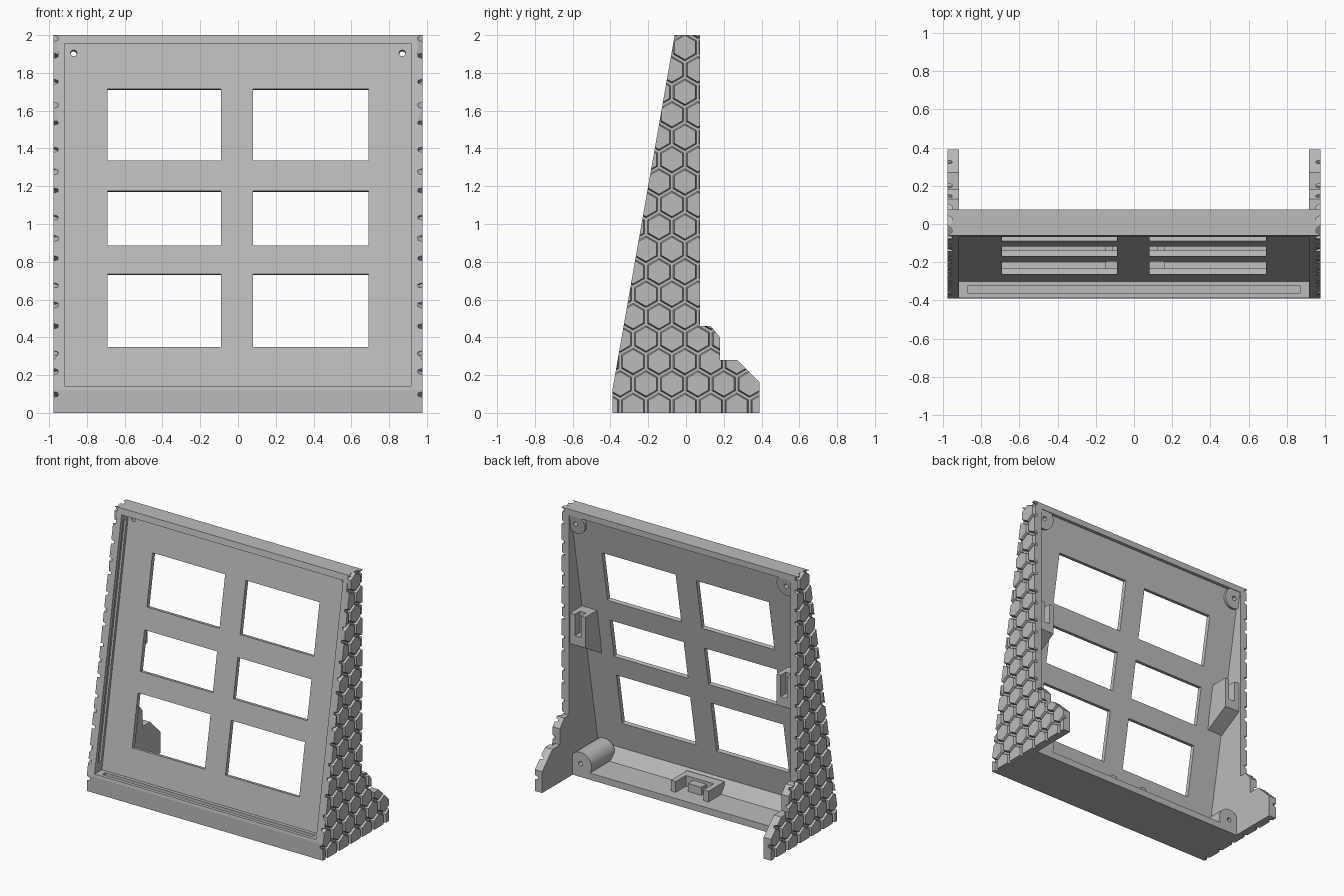
import bpy, bmesh, math
from mathutils import Matrix, Vector

if "Cube" in bpy.data.objects:
    bpy.data.objects.remove(bpy.data.objects["Cube"])

grey = bpy.data.materials.new("light_grey")
grey.diffuse_color = (0.5, 0.5, 0.5, 1)
grey.use_nodes = True
grey.node_tree.nodes["Principled BSDF"].inputs["Base Color"].default_value = grey.diffuse_color

SLOPE = 0.33 / 1.88
TILT = math.atan(SLOPE)
# frame of the leaning panel: origin at its lower front edge
LEAN = Matrix.Translation((0, -0.30, 0.14)) @ Matrix.Rotation(-TILT, 4, 'X')


def up(z):
    """distance along the leaning panel for a given height"""
    return (z - 0.14) / math.cos(TILT)


def finish(name, bm):
    bmesh.ops.recalc_face_normals(bm, faces=bm.faces)
    me = bpy.data.meshes.new(name)
    bm.to_mesh(me)
    bm.free()
    me.materials.append(grey)
    ob = bpy.data.objects.new(name, me)
    bpy.context.collection.objects.link(ob)
    return ob


def add_prism(bm, profile, x0, x1):
    rings = [[bm.verts.new((x, y, z)) for y, z in profile] for x in (x0, x1)]
    n = len(profile)
    bm.faces.new(rings[0])
    bm.faces.new(rings[1][::-1])
    for i in range(n):
        j = (i + 1) % n
        bm.faces.new((rings[0][i], rings[1][i], rings[1][j], rings[0][j]))


def add_box(bm, x0, x1, y0, y1, z0, z1, matrix=Matrix()):
    m = Matrix.LocRotScale(Vector(((x0 + x1) / 2, (y0 + y1) / 2, (z0 + z1) / 2)),
                           None, Vector((x1 - x0, y1 - y0, z1 - z0)))
    bmesh.ops.create_cube(bm, size=1, matrix=matrix @ m)


def add_rod(bm, x, z, r, y0, y1, matrix=Matrix(), sides=32):
    m = Matrix.Translation((x, (y0 + y1) / 2, z)) @ Matrix.Rotation(math.pi / 2, 4, 'X')
    bmesh.ops.create_cone(bm, cap_ends=True, segments=sides, radius1=r, radius2=r,
                          depth=y1 - y0, matrix=matrix @ m)


def prism(name, profile, x0, x1):
    bm = bmesh.new()
    add_prism(bm, profile, x0, x1)
    return finish(name, bm)


def boolean(ob, tool, operation):
    mod = ob.modifiers.new("cut", 'BOOLEAN')
    mod.operation = operation
    mod.solver = 'EXACT'
    mod.object = tool
    dg = bpy.context.evaluated_depsgraph_get()
    me = bpy.data.meshes.new_from_object(ob.evaluated_get(dg))
    ob.modifiers.clear()
    ob.data = me
    bpy.data.objects.remove(tool)


def mirrored(ob, name):
    bm = bmesh.new()
    bm.from_mesh(ob.data)
    bmesh.ops.scale(bm, vec=(-1, 1, 1), verts=bm.verts)
    bmesh.ops.reverse_faces(bm, faces=bm.faces)
    me = bpy.data.meshes.new(name)
    bm.to_mesh(me)
    bm.free()
    if not me.materials:
        me.materials.append(grey)
    copy = bpy.data.objects.new(name, me)
    bpy.context.collection.objects.link(copy)
    return copy


def smooth(ob):
    bpy.ops.object.select_all(action='DESELECT')
    ob.select_set(True)
    bpy.context.view_layer.objects.active = ob
    bpy.ops.object.shade_smooth_by_angle(angle=math.radians(30))


SIDE = [(-0.39, 0), (0.39, 0), (0.39, 0.16), (0.27, 0.28), (0.18, 0.28), (0.18, 0.40),
        (0.13, 0.46), (0.075, 0.46), (0.075, 2), (-0.06, 2), (-0.39, 0.12)]

# side wall with a shallow channel along its inner face
wall = prism("right_side_wall", SIDE, 0.915, 0.952)
bm = bmesh.new()
add_box(bm, 0.9, 0.93, -0.055, -0.02, up(0.2), up(1.9), LEAN)
boolean(wall, finish("channel_cutter", bm), 'DIFFERENCE')
mirrored(wall, "left_side_wall")

# raised hexagon tiles, trimmed to the side outline
bm = bmesh.new()
PITCH, ROW = 0.1372, 0.1188
for k in range(-1, 18):
    for n in range(-4, 5):
        cy = -0.006 + (n + 0.5 * (k % 2)) * PITCH
        cz = 1.935 - k * ROW
        m = Matrix.Translation((0.961, cy, cz)) @ Matrix.Rotation(math.pi / 2, 4, 'Y')
        bmesh.ops.create_cone(bm, cap_ends=True, segments=6, radius1=0.073, radius2=0.064,
                              depth=0.03, matrix=m)
# turn any flat-topped cells so that a point faces up
probe = [v.co for v in list(bm.verts)[:12]]
if max(c.z for c in probe) - min(c.z for c in probe) < 0.14:
    bm.free()
    bm = bmesh.new()
    for k in range(-1, 18):
        for n in range(-4, 5):
            m = (Matrix.Translation((0.961, -0.006 + (n + 0.5 * (k % 2)) * PITCH, 1.935 - k * ROW))
                 @ Matrix.Rotation(math.pi / 6, 4, 'X') @ Matrix.Rotation(math.pi / 2, 4, 'Y'))
            bmesh.ops.create_cone(bm, cap_ends=True, segments=6, radius1=0.073, radius2=0.064,
                                  depth=0.03, matrix=m)
tiles = finish("right_hexagon_tiles", bm)
boolean(tiles, prism("tile_trim", SIDE, 0.94, 0.99), 'INTERSECT')
mirrored(tiles, "left_hexagon_tiles")

# leaning panel with corner bosses, six windows and two screw holes
bm = bmesh.new()
add_box(bm, -0.93, 0.93, 0, 0.032, -0.03, up(1.965), LEAN)
panel = finish("window_panel", bm)
bm = bmesh.new()
for s in (-1, 1):
    add_rod(bm, s * 0.87, up(1.905), 0.078, 0.02, 0.052, LEAN)
boolean(panel, finish("corner_bosses", bm), 'UNION')
bm = bmesh.new()
for x0, x1 in ((-0.69, -0.09), (0.08, 0.69)):
    for z0, z1 in ((0.35, 0.735), (0.885, 1.175), (1.335, 1.715)):
        add_box(bm, x0, x1, -0.1, 0.15, up(z0), up(z1), LEAN)
for s in (-1, 1):
    add_rod(bm, s * 0.87, up(1.905), 0.017, -0.1, 0.15, LEAN, 20)
boolean(panel, finish("window_cutter", bm), 'DIFFERENCE')

# top bar
prism("top_bar", [(-0.068, 1.955), (0.075, 1.955), (0.075, 2), (-0.06, 2)], -0.952, 0.952)

# front sill with a slot, and floor
sill = prism("front_sill", [(-0.39, 0), (-0.39, 0.12), (-0.386, 0.14), (-0.266, 0.14),
                            (-0.2, 0.05), (0.03, 0.05), (0.03, 0)], -0.952, 0.952)
bm = bmesh.new()
add_box(bm, -0.87, 0.87, -0.36, -0.325, 0.12, 0.2)
boolean(sill, finish("slot_cutter", bm), 'DIFFERENCE')

# round bosses on the floor, with a screw hole
bm = bmesh.new()
add_rod(bm, 0.85, 0.095, 0.09, -0.25, 0.03)
boss = finish("right_floor_boss", bm)
bm = bmesh.new()
add_rod(bm, 0.85, 0.1, 0.017, -0.06, 0.1, sides=20)
boolean(boss, finish("hole_cutter", bm), 'DIFFERENCE')
for ob in (boss, mirrored(boss, "left_floor_boss")):
    smooth(ob)

# U-shaped cable holder on the floor
bm = bmesh.new()
add_box(bm, -0.15, 0.16, -0.24, -0.17, 0.04, 0.13)
for x0, x1 in ((-0.15, -0.11), (0.12, 0.16)):
    add_box(bm, x0, x1, -0.171, -0.05, 0.04, 0.13)
add_box(bm, -0.05, 0.06, -0.171, -0.11, 0.04, 0.11)
finish("floor_holder", bm)

# clip on the inner wall: wedge body with two fins
bm = bmesh.new()
add_prism(bm, [(-0.11, 1.22), (0.0, 1.22), (0.0, 1.06), (0.06, 1.06), (0.06, 0.99),
               (-0.13, 0.88)], 0.79, 0.92)
for x0, x1 in ((0.79, 0.825), (0.875, 0.92)):
    add_box(bm, x0, x1, -0.001, 0.06, 1.05, 1.22)
clip = finish("right_wall_clip", bm)
mirrored(clip, "left_wall_clip")
